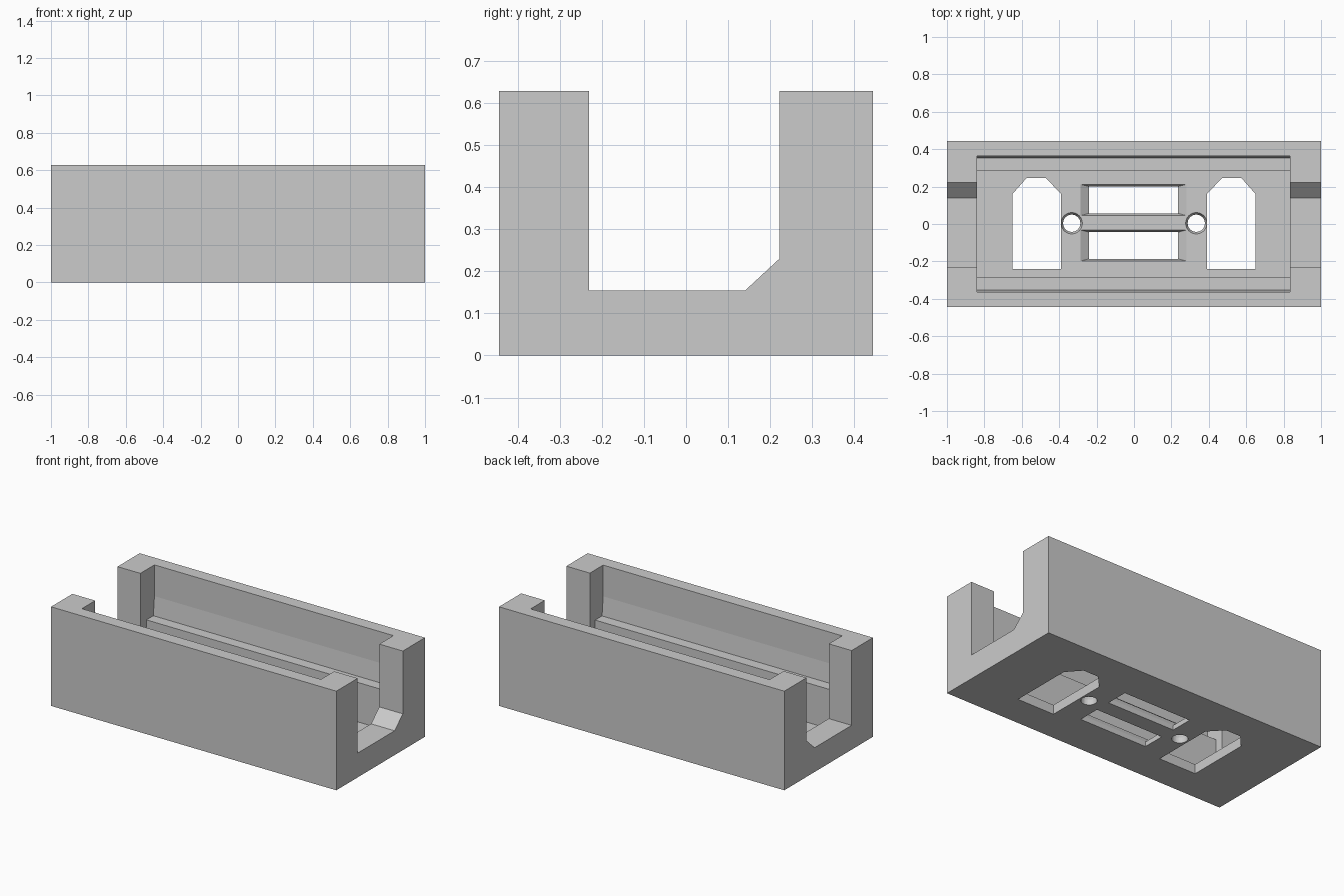
import bpy, bmesh, math
from mathutils import Vector

if "Cube" in bpy.data.objects:
    bpy.data.objects.remove(bpy.data.objects["Cube"])

grey = bpy.data.materials.new("plain grey")
grey.diffuse_color = (0.6, 0.6, 0.6, 1)
grey.use_nodes = True
grey.node_tree.nodes["Principled BSDF"].inputs["Base Color"].default_value = grey.diffuse_color


def loft(name, rings):
    """Closed solid through matching rings of points."""
    bm = bmesh.new()
    loops = [[bm.verts.new(p) for p in r] for r in rings]
    n = len(loops[0])
    for a, b in zip(loops, loops[1:]):
        for i in range(n):
            j = (i + 1) % n
            bm.faces.new((a[i], a[j], b[j], b[i]))
    bm.faces.new(loops[0])
    bm.faces.new(loops[-1])
    bmesh.ops.recalc_face_normals(bm, faces=bm.faces)
    me = bpy.data.meshes.new(name)
    bm.to_mesh(me)
    bm.free()
    me.materials.append(grey)
    ob = bpy.data.objects.new(name, me)
    bpy.context.collection.objects.link(ob)
    return ob


def along_x(name, profile, x0, x1):
    return loft(name, [[(x, y, z) for y, z in profile] for x in (x0, x1)])


def rect(x0, x1, y0, y1, z):
    return [(x0, y0, z), (x1, y0, z), (x1, y1, z), (x0, y1, z)]


def circle(cx, cy, r, z, n=32):
    return [(cx + r * math.cos(i * math.tau / n), cy + r * math.sin(i * math.tau / n), z)
            for i in range(n)]


HEIGHT, FLOOR = 0.628, 0.06
housing = loft("housing", [rect(-1, 1, -0.444, 0.444, 0), rect(-1, 1, -0.444, 0.444, HEIGHT)])
cutters = []

# stepped inner cavity with a ledge along both long walls
half = [(0.283, FLOOR), (0.283, 0.31), (0.352, 0.31), (0.363, 0.43), (0.363, 0.8)]
cutters.append(along_x("cavity_cutter", half + [(-y, z) for y, z in reversed(half)], -0.84, 0.835))

# end openings with one sloped corner
notch = [(-0.23, 0.154), (0.14, 0.154), (0.222, 0.23), (0.222, 0.8), (-0.23, 0.8)]
for name, x0, x1 in (("left", -1.1, -0.8), ("right", 0.8, 1.1)):
    cutters.append(along_x(name + "_opening_cutter", notch, x0, x1))

# floor windows and countersunk screw holes, mirrored left to right
window = [(0.39, -0.24), (0.65, -0.24), (0.65, 0.16), (0.575, 0.245), (0.47, 0.245), (0.39, 0.16)]
for s in (-1, 1):
    cutters.append(loft("window_cutter", [[(s * x, y, z) for x, y in window] for z in (-0.1, 0.1)]))
    cx, cy = s * 0.333, 0.004
    cutters.append(loft("screw_hole_cutter", [circle(cx, cy, 0.046, -0.1), circle(cx, cy, 0.046, 0.035),
                                              circle(cx, cy, 0.057, FLOOR), circle(cx, cy, 0.057, 0.1)]))

# pair of slots with flared upper edges
for y0, y1 in ((0.045, 0.212), (-0.198, -0.032)):
    low = (-0.24, 0.235, y0 + 0.012, y1 - 0.012)
    top = (-0.285, 0.28, y0, y1)
    cutters.append(loft("slot_cutter", [rect(*low, -0.1), rect(*low, 0.03), rect(*top, FLOOR), rect(*top, 0.1)]))

for c in cutters:
    mod = housing.modifiers.new(c.name, "BOOLEAN")
    mod.operation, mod.solver, mod.object = "DIFFERENCE", "EXACT", c

# bake the cuts and remove the cutters
bpy.context.view_layer.update()
baked = bpy.data.meshes.new_from_object(housing.evaluated_get(bpy.context.evaluated_depsgraph_get()))
housing.modifiers.clear()
housing.data = baked
for c in cutters:
    bpy.data.objects.remove(c)
